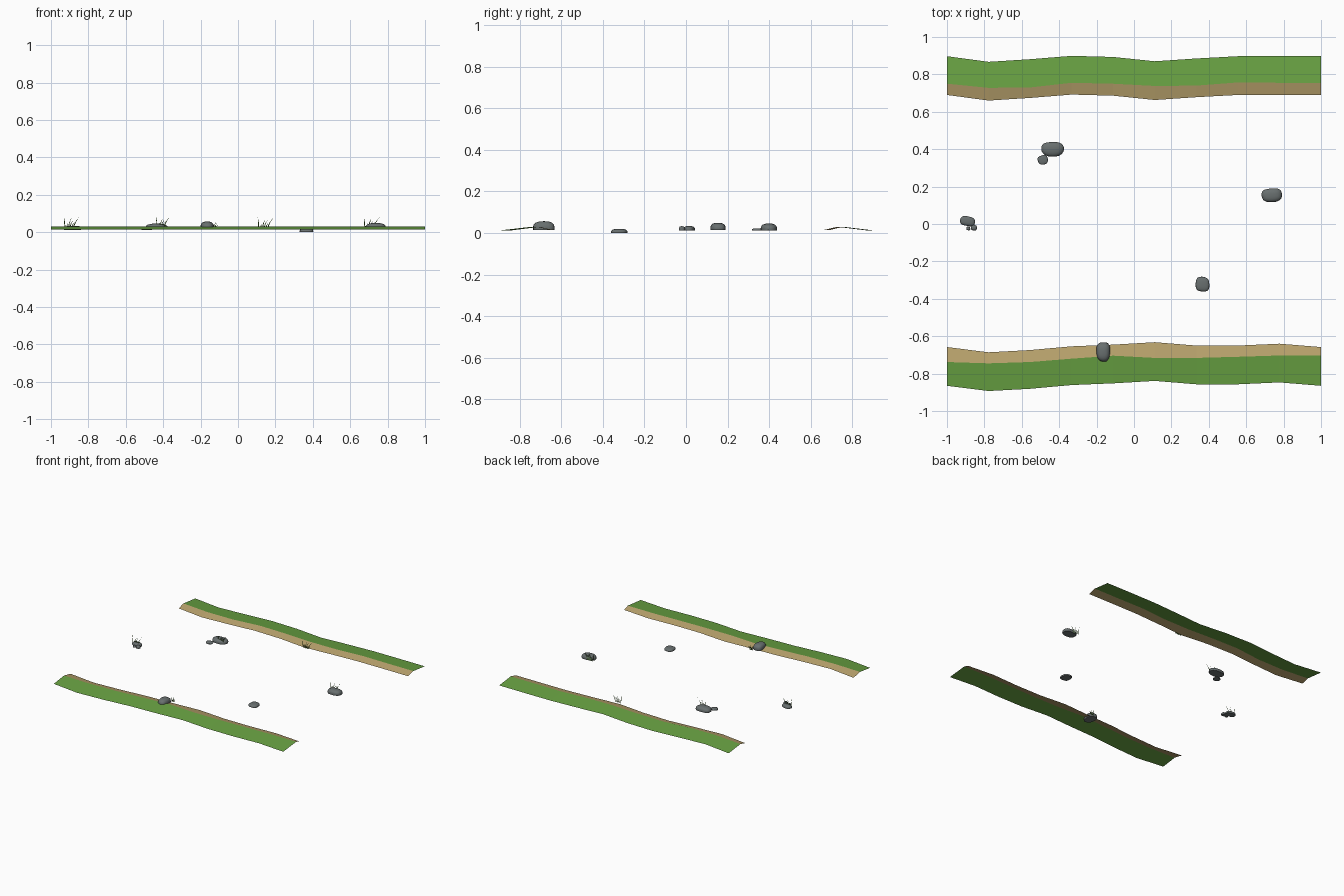
import bpy, bmesh, math

if "Cube" in bpy.data.objects:
    bpy.data.objects.remove(bpy.data.objects["Cube"])


def material(name, rgb):
    m = bpy.data.materials.new(name)
    m.diffuse_color = (*rgb, 1)
    m.use_nodes = True
    m.node_tree.nodes["Principled BSDF"].inputs["Base Color"].default_value = m.diffuse_color
    return m


GREEN = material("meadow green", (0.14, 0.36, 0.055))
TAN = material("sandy tan", (0.48, 0.36, 0.15))
ROCK = material("stone grey", (0.14, 0.16, 0.16))
BLADE = material("dark grass", (0.08, 0.19, 0.03))


def finish(bm, name, mats):
    me = bpy.data.meshes.new(name)
    bm.to_mesh(me)
    bm.free()
    for m in mats:
        me.materials.append(m)
    ob = bpy.data.objects.new(name, me)
    bpy.context.collection.objects.link(ob)
    return ob


# River banks: open sheets, sandy slope up to a grassy ridge, then gently down
def bank(name, inner, ridge, side):
    bm = bmesh.new()
    cols = []
    for i, (a, b) in enumerate(zip(inner, ridge)):
        x = -1 + 2 * i / (len(inner) - 1)
        cols.append([bm.verts.new((x, side * a, 0.014)),
                     bm.verts.new((x, side * b, 0.030)),
                     bm.verts.new((x, side * (a + 0.207), 0.013))])
    for c, d in zip(cols, cols[1:]):
        for j in range(2):
            f = bm.faces.new((c[j], d[j], d[j + 1], c[j + 1]))
            f.material_index = j
            f.normal_update()
            if f.normal.z < 0:
                f.normal_flip()
    finish(bm, name, [TAN, GREEN])


bank("back_bank",
     [.69, .66, .674, .692, .686, .663, .678, .69, .691, .69],
     [.75, .728, .73, .755, .75, .738, .74, .757, .755, .755], 1)
bank("front_bank",
     [.658, .686, .674, .654, .645, .632, .65, .65, .64, .658],
     [.738, .745, .738, .72, .704, .716, .716, .71, .703, .704], -1)


# Stones: boxy domes with flat undersides
def stone(name, x, y, sx, sy, z0, z1, turn=0, box=0.72):
    bm = bmesh.new()
    bmesh.ops.create_uvsphere(bm, u_segments=20, v_segments=12, radius=1)
    cut = -0.3
    ca, sa = math.cos(turn), math.sin(turn)
    for v in bm.verts:
        px, py, pz = (math.copysign(abs(c) ** box, c) for c in v.co)
        n = (abs(px) ** 2.6 + abs(py) ** 2.6 + abs(pz) ** 2.6) ** (1 / 2.6)
        px, py, pz = px / n, py / n, max(pz / n, cut)
        lump = 1 + 0.04 * math.sin(3 * px + 2 * py + 20 * x)
        px, py = px * sx / 2 * lump, py * sy / 2 * lump
        v.co = (x + px * ca - py * sa, y + px * sa + py * ca,
                z0 + (pz - cut) / (1 - cut) * (z1 - z0))
    for f in bm.faces:
        f.smooth = abs(f.normal.z) < 2
    ob = finish(bm, name, [ROCK])
    bpy.context.view_layer.objects.active = ob
    ob.select_set(True)
    bpy.ops.object.shade_smooth_by_angle(angle=math.radians(40))
    ob.select_set(False)


stone("stone_upper_left", -.435, .40, .118, .078, .013, .046, -0.05, 0.95)
stone("pebble_upper_left", -.487, .343, .055, .05, .012, .023, 0.3)
stone("stone_far_left", -.890, .015, .083, .052, .012, .034, -0.15, 0.85)
stone("pebble_far_left", -.856, -.020, .034, .030, .012, .033)
stone("tiny_pebble_far_left", -.886, -.024, .022, .020, .012, .025)
stone("stone_right", .737, .154, .112, .074, .015, .049, 0.12, 0.9)
stone("stone_midstream", .366, -.322, .076, .080, .0, .020)
stone("stone_front_bank", -.164, -.683, .074, .104, .014, .057)


# Grass tufts: fans of flat blades standing in the xz plane
def tuft(name, x, y, z, height, width, n=6):
    bm = bmesh.new()
    for i in range(n):
        t = i / (n - 1)
        h = height * (0.72 + 0.28 * math.cos(2.6 * i))
        bx = x + (t - 0.6) * width * 0.75
        w = 0.003
        lean = h * (0.12 + 0.45 * t) if i else -0.1 * h
        p = [(bx - w, z), (bx + w, z), (bx + w * 0.7 + lean * 0.4, z + h * 0.55),
             (bx + lean, z + h), (bx - w * 0.7 + lean * 0.4, z + h * 0.55)]
        bm.faces.new([bm.verts.new((px, y, pz)) for px, pz in p])
    finish(bm, name, [BLADE])


tuft("grass_far_left", -.900, .012, .018, .068, .055)
tuft("grass_upper_left", -.412, .375, .022, .064, .045)
tuft("grass_back_bank", .138, .652, .016, .066, .058)
tuft("grass_right", .705, .190, .018, .066, .058)
tuft("grass_front_bank", -.130, -.625, .014, .048, .030, 5)
